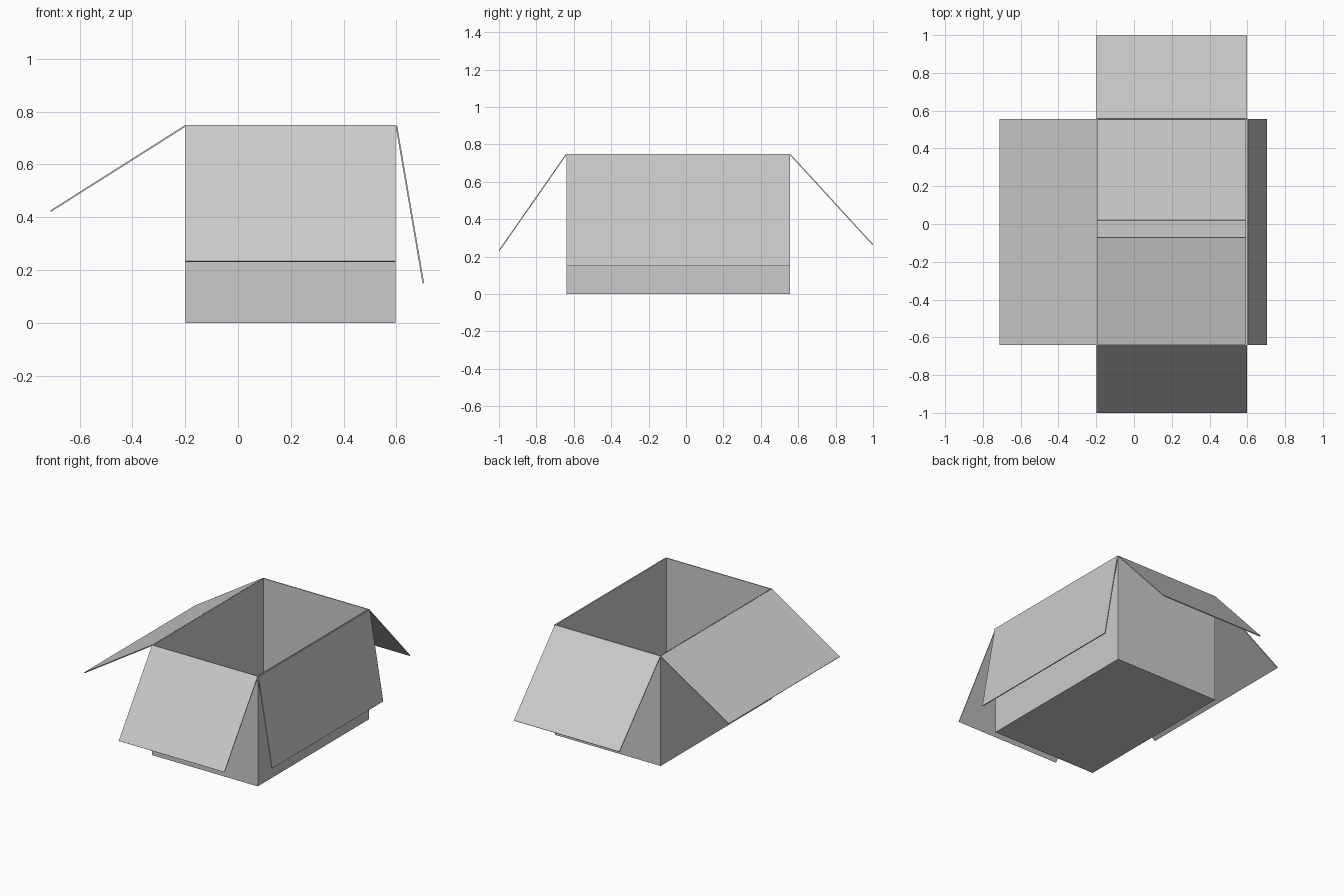
import bpy, bmesh
from mathutils import Vector
from math import sin, cos, radians

if "Cube" in bpy.data.objects:
    bpy.data.objects.remove(bpy.data.objects["Cube"])

T = 0.006                                  # cardboard thickness
X0, X1, Y0, Y1, H = -0.198, 0.597, -0.64, 0.556, 0.75


def sheet(name, faces, offset):
    """Thin cardboard sheet from quads, thickened with solidify."""
    bm = bmesh.new()
    for quad in faces:
        bm.faces.new([bm.verts.new(p) for p in quad])
    bmesh.ops.remove_doubles(bm, verts=bm.verts, dist=1e-5)
    bmesh.ops.recalc_face_normals(bm, faces=bm.faces)
    me = bpy.data.meshes.new(name)
    bm.to_mesh(me)
    bm.free()
    ob = bpy.data.objects.new(name, me)
    bpy.context.collection.objects.link(ob)
    mod = ob.modifiers.new("thickness", 'SOLIDIFY')
    mod.thickness = T
    mod.offset = offset
    mod.use_even_offset = True
    return ob


def flap(name, a, b, reach):
    """Flap hinged along a-b, extending by the reach vector."""
    a, b, r = Vector(a), Vector(b), Vector(reach)
    sheet(name, [[a, b, b + r, a + r]], 0)


# Box body: floor and four walls, open on top
base = [(X0, Y0), (X1, Y0), (X1, Y1), (X0, Y1)]
quads = [[(x, y, 0) for x, y in base]]
for i in range(4):
    p, q = base[i], base[(i + 1) % 4]
    quads.append([(*p, 0), (*q, 0), (*q, H), (*p, H)])
body = sheet("box_body", quads, -1)

# Outer flaps folded down from the rim
Z = H - T / 2
flap("left_flap", (X0, Y0, Z), (X0, Y1, Z), (-0.71 - X0, 0, 0.423 - Z))
flap("right_flap", (X1 + T / 2, Y0, Z), (X1 + T / 2, Y1, Z), (0.702 - X1 - T / 2, 0, 0.15 - Z))
flap("front_flap", (X0, Y0, Z), (X1, Y0, Z), (0, -0.998 - Y0, 0.233 - Z))
flap("back_flap", (X0, Y1, Z), (X1, Y1, Z), (0, 0.998 - Y1, 0.265 - Z))

# Inner bottom flaps, lifted slightly toward the middle
for name, y, end, deg in (("front_floor_flap", Y0 + T, -0.07, 11),
                          ("back_floor_flap", Y1 - T, 0.02, 6)):
    run = end - y
    rise = abs(run) * sin(radians(deg)) / cos(radians(deg))
    flap(name, (X0 + T, y, T * 1.5), (X1 - T, y, T * 1.5), (0, run, rise))
